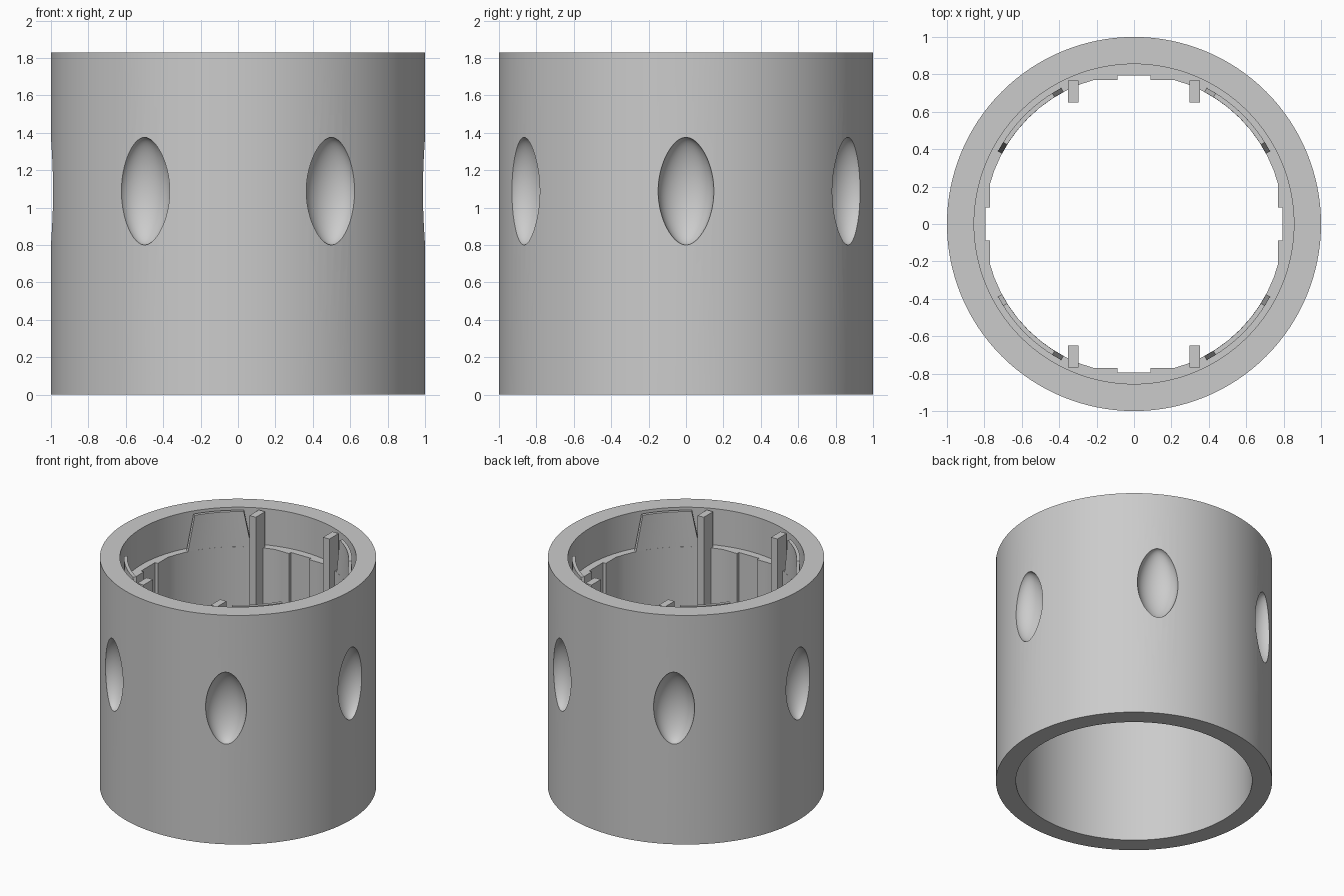
import bpy, bmesh, math
from mathutils import Matrix

if "Cube" in bpy.data.objects:
    bpy.data.objects.remove(bpy.data.objects["Cube"], do_unlink=True)

HEIGHT, OUTER, BORE = 1.83, 1.0, 0.855
LEDGE, TAB_TOP, INSERT_BOTTOM = 1.54, 1.82, 1.0

grey = bpy.data.materials.new("plain_grey")
grey.use_nodes = True
grey.diffuse_color = (0.6, 0.6, 0.6, 1)
grey.node_tree.nodes["Principled BSDF"].inputs["Base Color"].default_value = grey.diffuse_color


def make_object(name, bm):
    bmesh.ops.recalc_face_normals(bm, faces=bm.faces)
    mesh = bpy.data.meshes.new(name)
    bm.to_mesh(mesh)
    bm.free()
    mesh.materials.append(grey)
    obj = bpy.data.objects.new(name, mesh)
    bpy.context.collection.objects.link(obj)
    return obj


def smooth(obj):
    bpy.ops.object.select_all(action='DESELECT')
    obj.select_set(True)
    bpy.context.view_layer.objects.active = obj
    bpy.ops.object.shade_smooth_by_angle(angle=math.radians(25))


def sweep(name, sections, closed):
    """Join matching cross-sections into a solid ring or capped sector."""
    bm = bmesh.new()
    rings = [[bm.verts.new(p) for p in s] for s in sections]
    pairs = list(zip(rings, rings[1:]))
    if closed:
        pairs.append((rings[-1], rings[0]))
    else:
        bm.faces.new(rings[0])
        bm.faces.new(rings[-1])
    for a, b in pairs:
        for i in range(len(a)):
            j = (i + 1) % len(a)
            bm.faces.new((a[i], a[j], b[j], b[i]))
    return make_object(name, bm)


def section(angle, inner, outer, low, high):
    c, s = math.cos(angle), math.sin(angle)
    return [(r * c, r * s, z) for r, z in
            ((inner, low), (outer, low), (outer, high), (inner, high))]


# Outer sleeve
segments = 128
sleeve = sweep("outer_sleeve", [section(math.tau * i / segments, BORE, OUTER, 0, HEIGHT)
                                for i in range(segments)], True)

# Six oval finger dimples around the sleeve
bm = bmesh.new()
for i in range(6):
    made = bmesh.ops.create_uvsphere(bm, u_segments=48, v_segments=32, radius=1)["verts"]
    for v in made:
        taper = 1 - 0.12 * v.co.z ** 2
        v.co.x *= 0.12 * taper
        v.co.y *= 0.15 * taper
        v.co.z *= 0.2875
    place = Matrix.Rotation(i * math.pi / 3, 4, 'Z') @ Matrix.Translation((OUTER, 0, 1.0875))
    bmesh.ops.transform(bm, matrix=place, verts=made)
cutter = make_object("dimple_cutter", bm)
cutter.hide_render = True
cut = sleeve.modifiers.new("dimples", 'BOOLEAN')
cut.operation = 'DIFFERENCE'
cut.solver = 'EXACT'
cut.object = cutter
bpy.context.view_layer.objects.active = sleeve
bpy.ops.object.modifier_apply(modifier=cut.name)
bpy.data.objects.remove(cutter, do_unlink=True)
smooth(sleeve)


# Inner ring: round bore with four flat pads, each with a shallow notch
def inner_radius(degrees):
    offset = (degrees + 45) % 90 - 45
    flat = 0.795 if abs(offset) < 6.4 else 0.77
    return min(0.80, flat / math.cos(math.radians(offset)))


offsets = [-45, -39, -33, -27, -21, -15.5, -11, -6.5, -6.3, 0,
           6.3, 6.5, 11, 15.5, 21, 27, 33, 39]
angles = [q * 90 + o for q in range(4) for o in offsets]
ring = sweep("inner_ring", [section(math.radians(a), inner_radius(a), BORE + 0.005,
                                    INSERT_BOTTOM, LEDGE) for a in angles], True)
smooth(ring)

# Four thin raised tabs with sloping ends
for n in range(4):
    sections = []
    for i in range(13):
        t = i / 12 * 2 - 1
        bottom = section(math.radians(45 + 90 * n + 17 * t), 0.80, 0.825, LEDGE - 0.01, TAB_TOP)
        top = section(math.radians(45 + 90 * n + 13 * t), 0.80, 0.825, LEDGE - 0.01, TAB_TOP)
        sections.append(bottom[:2] + top[2:])
    smooth(sweep(f"raised_tab_{n + 1}", sections, False))

# Four upright posts
for sx, side in ((1, "left"), (-1, "right")):
    for sy, end in ((1, "back"), (-1, "front")):
        bm = bmesh.new()
        size = Matrix.Diagonal((0.055, 0.117, TAB_TOP - INSERT_BOTTOM, 1))
        spot = Matrix.Translation((sx * 0.325, sy * 0.708, (TAB_TOP + INSERT_BOTTOM) / 2))
        bmesh.ops.create_cube(bm, size=1, matrix=spot @ size)
        make_object(f"{end}_{side}_post", bm)
